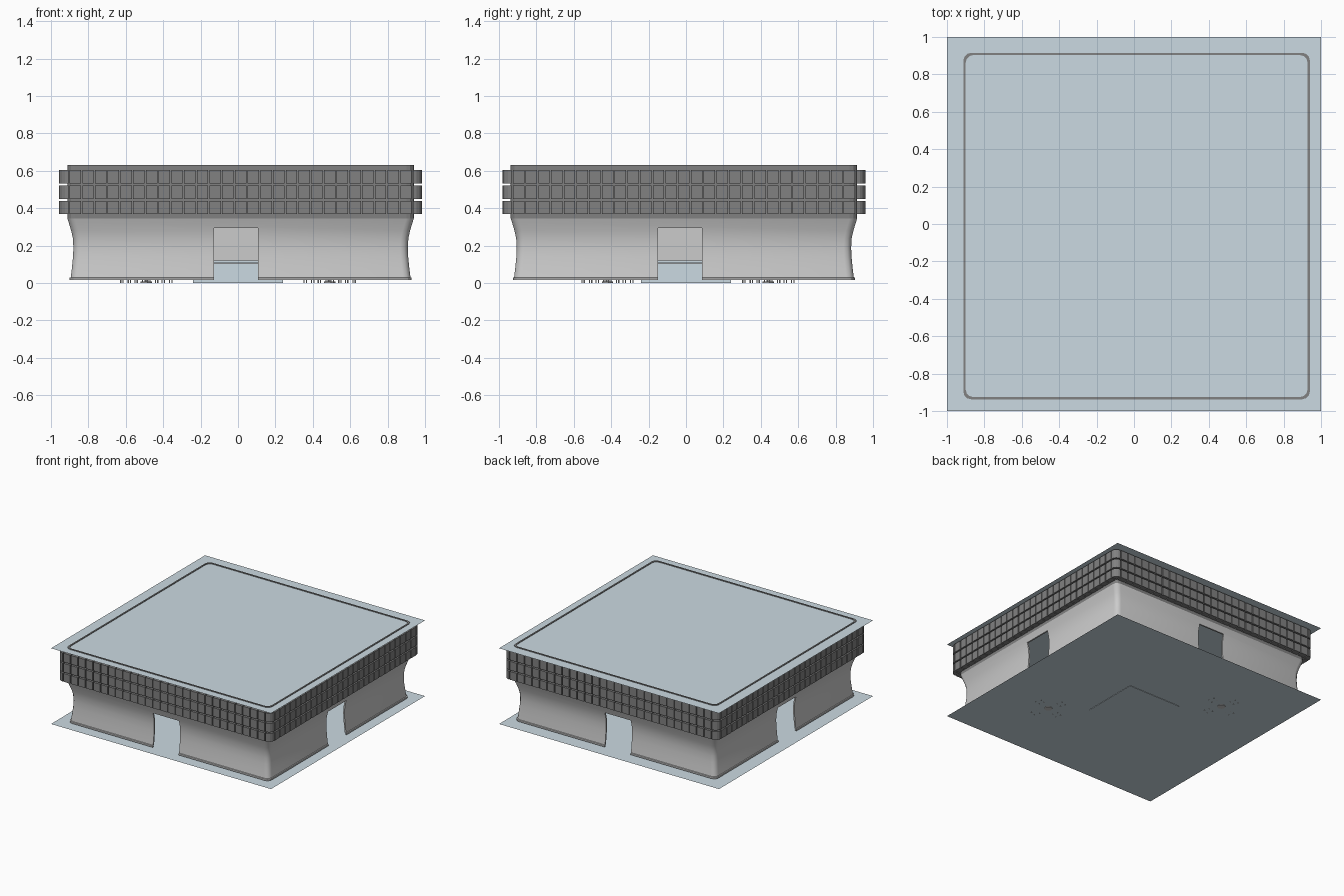
import bpy, bmesh, math
from mathutils import Matrix, Vector

if "Cube" in bpy.data.objects:
    bpy.data.objects.remove(bpy.data.objects["Cube"])

CX, CY = 0.014, -0.011          # building sits slightly off the plot centre
DOOR_X, DOOR_Y = -0.01, -0.032  # doorway centres


def material(name, rgb):
    m = bpy.data.materials.new(name)
    m.diffuse_color = (*rgb, 1)
    m.use_nodes = True
    m.node_tree.nodes["Principled BSDF"].inputs["Base Color"].default_value = m.diffuse_color
    return m


SLATE = material("slate_blue", (0.60, 0.70, 0.76))
DARK = material("dark_grey", (0.22, 0.22, 0.22))


def make(name, bm, mat=None, smooth=None):
    bmesh.ops.recalc_face_normals(bm, faces=bm.faces)
    me = bpy.data.meshes.new(name)
    bm.to_mesh(me)
    bm.free()
    if smooth:
        for p in me.polygons:
            p.use_smooth = True
        me.set_sharp_from_angle(angle=math.radians(smooth))
    if mat:
        me.materials.append(mat)
    ob = bpy.data.objects.new(name, me)
    bpy.context.collection.objects.link(ob)
    return ob


def add_box(bm, lo, hi, rot=None):
    lo, hi = Vector(lo), Vector(hi)
    m = Matrix.Translation((lo + hi) / 2) @ Matrix.Diagonal((*(hi - lo), 1))
    bmesh.ops.create_cube(bm, size=1, matrix=(rot @ m) if rot else m)


def add_cyl(bm, x, y, z0, z1, r, n=16):
    bmesh.ops.create_cone(bm, cap_ends=True, segments=n, radius1=r, radius2=r, depth=z1 - z0,
                          matrix=Matrix.Translation((x, y, (z0 + z1) / 2)))


def outline(half, r=0.04, n=3):
    """Square outline with rounded corners."""
    pts = []
    for k in range(4):
        q = k * math.pi / 2
        c = half - r
        sx, sy = ((1, 1), (-1, 1), (-1, -1), (1, -1))[k]
        for i in range(n + 1):
            a = q + i / n * math.pi / 2
            pts.append((CX + sx * c + r * math.cos(a), CY + sy * c + r * math.sin(a)))
    return pts


def ring(name, profile, mat=None, smooth=None):
    """Sweep a closed (half width, z) profile around the building."""
    bm = bmesh.new()
    loops = [[bm.verts.new((x, y, z)) for x, y in outline(h)] for h, z in profile]
    n = len(loops[0])
    for k, a in enumerate(loops):
        b = loops[(k + 1) % len(loops)]
        for i in range(n):
            j = (i + 1) % n
            bm.faces.new((a[i], a[j], b[j], b[i]))
    return make(name, bm, mat, smooth)


def sheet(name, z):
    bm = bmesh.new()
    bmesh.ops.create_grid(bm, x_segments=1, y_segments=1, size=1, matrix=Matrix.Translation((0, 0, z)))
    return make(name, bm, SLATE)


# Ground and roof sheets
sheet("ground_slab", 0.003)
sheet("roof_sheet", 0.625)

# Curved lower wall with a base lip
outer = [(0.914, 0.015), (0.914, 0.028), (0.908, 0.03), (0.902, 0.08), (0.896, 0.14), (0.894, 0.19),
         (0.897, 0.24), (0.906, 0.28), (0.918, 0.32), (0.926, 0.345)]
inner = [(h - 0.012, z) for h, z in reversed(outer)]
wall = ring("lower_wall", outer + inner, None, 30)

# Doorways through all four sides
for name, lo, hi in (
        ("doorway_cutter_y", (DOOR_X - 0.118, -1.2, -0.1), (DOOR_X + 0.118, 1.2, 0.295)),
        ("doorway_cutter_x", (-1.2, DOOR_Y - 0.118, -0.1), (1.2, DOOR_Y + 0.118, 0.295))):
    bm = bmesh.new()
    add_box(bm, lo, hi)
    cutter = make(name, bm)
    cutter.hide_render = True
    cutter.hide_viewport = True
    cutter.display_type = 'WIRE'
    mod = wall.modifiers.new(name, 'BOOLEAN')
    mod.operation = 'DIFFERENCE'
    mod.solver = 'EXACT'
    mod.object = cutter

# Upper wall behind the panels, rising to a thin parapet
ring("upper_wall", [(0.926, 0.345), (0.926, 0.63), (0.914, 0.63), (0.914, 0.345)], DARK)

# Three tiers of projecting facade panels with rounded corner pieces
PITCH, COUNT, GAP = 0.068, 27, 0.007
span = PITCH * COUNT / 2
centre = Matrix.Translation((CX, CY, 0))
for t, (z0, z1) in enumerate(((0.37, 0.438), (0.449, 0.521), (0.532, 0.604))):
    bm = bmesh.new()
    for side in range(4):
        rot = centre @ Matrix.Rotation(side * math.pi / 2, 4, 'Z')
        for i in range(COUNT):
            x = -span + i * PITCH
            add_box(bm, (x + GAP / 2, -0.970, z0), (x + PITCH - GAP / 2, -0.924, z1), rot)
        # corner piece: quarter-round prism
        c, r = span + GAP / 2, 0.970 - span - GAP / 2
        pts = [(c - 0.02, -c + 0.02), (c - 0.02 + 0.02, -c - r)]
        pts = [(c, -c)] + [(c + r * math.sin(a), -c - r * math.cos(a))
                           for a in (i * math.pi / 8 for i in range(5))]
        low = [bm.verts.new(rot @ Vector((x, y, z0))) for x, y in pts]
        top = [bm.verts.new(rot @ Vector((x, y, z1))) for x, y in pts]
        bm.faces.new(low)
        bm.faces.new(top)
        for i in range(len(pts)):
            j = (i + 1) % len(pts)
            bm.faces.new((low[i], low[j], top[j], top[i]))
    make(f"facade_panels_{t + 1}", bm, DARK)

# Central core with a counter around it
bm = bmesh.new()
add_box(bm, (-0.2, -0.2, 0.003), (0.2, 0.2, 0.6))
make("central_core", bm)
bm = bmesh.new()
add_box(bm, (-0.24, -0.24, 0.0), (0.24, 0.24, 0.105))
add_box(bm, (-0.25, -0.25, 0.108), (0.25, 0.25, 0.12))
make("counter", bm, SLATE)

# Two round tables with chairs whose feet reach the ground
for k, (tx, ty) in enumerate(((0.49, -0.42), (-0.49, 0.44))):
    bm = bmesh.new()
    add_cyl(bm, tx, ty, 0.068, 0.075, 0.075, 24)
    add_cyl(bm, tx, ty, 0.008, 0.068, 0.008, 10)
    add_cyl(bm, tx, ty, 0.0, 0.008, 0.03, 16)
    make(f"table_{k + 1}", bm, None, 30)
    bm = bmesh.new()
    for c in range(4):
        rot = Matrix.Translation((tx, ty, 0)) @ Matrix.Rotation(c * math.pi / 2 + 0.3, 4, 'Z')
        add_box(bm, (0.09, -0.025, 0.04), (0.14, 0.025, 0.046), rot)
        add_box(bm, (0.136, -0.025, 0.046), (0.141, 0.025, 0.095), rot)
        for lx in (0.092, 0.134):
            for ly in (-0.024, 0.019):
                add_box(bm, (lx, ly, 0), (lx + 0.005, ly + 0.005, 0.04), rot)
    make(f"chairs_{k + 1}", bm)
